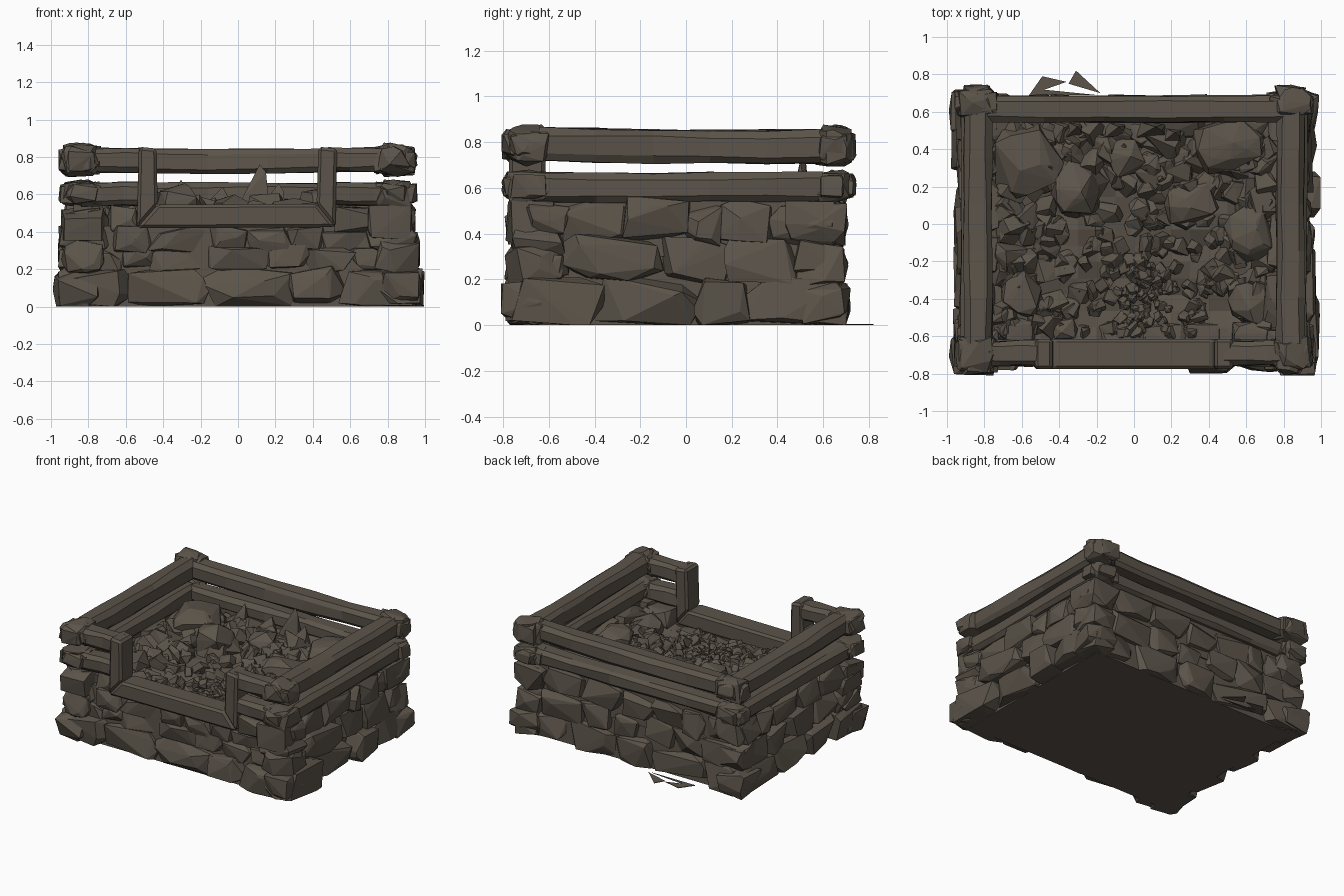
import bpy, bmesh, math, random
from mathutils import Vector, Matrix, Euler

if "Cube" in bpy.data.objects:
    bpy.data.objects.remove(bpy.data.objects["Cube"])

random.seed(11)
brown = bpy.data.materials.new("weathered_brown")
brown.diffuse_color = (0.105, 0.088, 0.068, 1)
brown.use_nodes = True
brown.node_tree.nodes["Principled BSDF"].inputs["Base Color"].default_value = brown.diffuse_color


def finish(bm, name):
    """Turn a bmesh into a flat shaded object."""
    for v in [v for v in bm.verts if not v.link_faces]:
        bm.verts.remove(v)
    bmesh.ops.recalc_face_normals(bm, faces=bm.faces)
    me = bpy.data.meshes.new(name)
    bm.to_mesh(me)
    bm.free()
    me.materials.append(brown)
    ob = bpy.data.objects.new(name, me)
    bpy.context.collection.objects.link(ob)
    return ob


def rock(bm, c, half, n=18, p=5.0, rot=None):
    """Faceted stone: hull of jittered points on a rounded box."""
    pts = []
    for i in range(n):
        if i < 8:   # keep the eight corners so the stone stays blocky
            d = Vector((1 if i & 1 else -1, 1 if i & 2 else -1, 1 if i & 4 else -1))
            d += Vector([random.uniform(-.45, .45) for _ in range(3)])
        else:
            d = Vector([random.gauss(0, 1) for _ in range(3)])
        d /= sum(abs(a) ** p for a in d) ** (1 / p)
        pts.append(d * random.uniform(.88, 1.05))
    lo = [min(q[k] for q in pts) for k in range(3)]
    hi = [max(q[k] for q in pts) for k in range(3)]
    verts = []
    for q in pts:
        q = Vector([((q[k] - lo[k]) / (hi[k] - lo[k]) * 2 - 1) * half[k] for k in range(3)])
        if rot:
            q.rotate(rot)
        q += Vector(c)
        q.z = max(q.z, 0)
        verts.append(bm.verts.new(q))
    bmesh.ops.convex_hull(bm, input=verts)


def log(name, a, b, wide, tall, sag=0.0, rings=6):
    """Rough hewn beam between two points with chamfered edges."""
    a, b = Vector(a), Vector(b)
    side = (b - a).normalized().cross(Vector((0, 0, 1)))
    prof = [(-1, -.6), (-.65, -1), (.65, -1), (1, -.6), (1, .55), (.6, 1), (-.6, 1), (-1, .55)]
    bm = bmesh.new()
    loops = []
    for i in range(rings):
        t = i / (rings - 1)
        mid = a.lerp(b, t) - Vector((0, 0, sag * math.sin(math.pi * t)))
        loops.append([bm.verts.new(mid + side * (u * wide / 2 + random.uniform(-.006, .006))
                      + Vector((0, 0, w * tall / 2 + random.uniform(-.006, .006)))) for u, w in prof])
    for r, s in zip(loops, loops[1:]):
        for k in range(8):
            bm.faces.new((r[k], r[(k + 1) % 8], s[(k + 1) % 8], s[k]))
    bm.faces.new(loops[0])
    bm.faces.new(loops[-1])
    finish(bm, name)


def box(name, x0, x1, y0, y1, z0, z1):
    bm = bmesh.new()
    bmesh.ops.create_cube(bm, size=1, matrix=Matrix.Translation(((x0 + x1) / 2, (y0 + y1) / 2, (z0 + z1) / 2))
                          @ Matrix.Diagonal((x1 - x0, y1 - y0, z1 - z0, 1)))
    finish(bm, name)


# Solid core behind the stones
box("foundation_core", -.86, .86, -.71, .63, 0, .36)
for s, n in ((-1, "left"), (1, "right")):
    x = sorted((s * .78, s * .88))
    box(n + "_wall_core", *x, -.7, .62, .3, .56)
box("back_wall_core", -.86, .86, .56, .64, .3, .57)
box("front_wall_core", -.86, .86, -.71, -.62, .3, .43)


def course(bm, axis, sign, outer, lo, hi, z0, z1, size):
    """One row of stones along a wall."""
    count = max(1, round((hi - lo) / size))
    cuts = [lo + (hi - lo) * (i + (random.uniform(-.28, .28) if 0 < i < count else 0)) / count
            for i in range(count + 1)]
    for p, q in zip(cuts, cuts[1:]):
        depth = .12
        out = outer - random.uniform(0, .035)
        along, across = (p + q) / 2, sign * (out - depth)
        hl = (q - p) / 2 + .02
        dz = random.uniform(-.018, .018) if z0 > 0 else 0
        zc, hz = (z0 + z1) / 2 + dz, (z1 - z0) / 2 + .012
        tilt = Euler((0, random.uniform(-.1, .1), 0)) if axis == 0 else Euler((random.uniform(-.1, .1), 0, 0))
        if axis == 0:
            rock(bm, (along, across, zc), (hl, depth, hz), 20, 5, tilt)
        else:
            rock(bm, (across, along, zc), (depth, hl, hz), 20, 5, tilt)


# Stone walls
bm = bmesh.new()
for z0, z1, out, size in ((0, .2, .80, .36), (.19, .31, .765, .27), (.29, .42, .77, .25)):
    course(bm, 0, -1, out, -.94, .94, z0, z1, size)
for lo, hi in ((-.93, -.53), (.53, .93)):
    course(bm, 0, -1, .77, lo, hi, .40, .53, .22)
finish(bm, "front_stones")
bm = bmesh.new()
for z0, z1, out, size in ((0, .2, .71, .34), (.19, .37, .70, .27), (.36, .54, .70, .25)):
    course(bm, 0, 1, out, -.93, .93, z0, z1, size)
finish(bm, "back_stones")
for s, n in ((-1, "left"), (1, "right")):
    bm = bmesh.new()
    for z0, z1, out, size in ((0, .2, 1.0, .36), (.19, .37, .975, .3), (.36, .54, .955, .24)):
        course(bm, 1, s, out, -.77, .69, z0, z1, size)
    finish(bm, n + "_stones")
bm = bmesh.new()
for sx in (-1, 1):   # big stones at the foot of each corner
    for y in (-.69, .60):
        rock(bm, (sx * .86, y, .1), (.13, .12, .1), 22)
finish(bm, "corner_foot_stones")

# Side and back logs, two tiers
for s, n in ((-1, "left"), (1, "right")):
    log(n + "_lower_log", (s * .845, -.64, .6), (s * .845, .6, .605), .16, .13)
    log(n + "_upper_log", (s * .835, -.64, .79), (s * .835, .6, .78), .15, .145, .004)
log("back_lower_log", (-.8, .615, .607), (.8, .615, .607), .14, .11)
log("back_upper_log", (-.8, .615, .785), (.8, .615, .79), .14, .13, .012)

# Front stub logs beside the opening
for s, n in ((-1, "left"), (1, "right")):
    log(n + "_front_upper_stub", (s * .48, -.69, .785), (s * .84, -.69, .785), .13, .125, 0, 4)
    log(n + "_front_lower_stub", (s * .5, -.69, .605), (s * .84, -.69, .6), .14, .125, 0, 4)

# Mitred frame around the opening
for name, quad in (("opening_sill", [(-.54, .42), (.52, .425), (.42, .55), (-.43, .545)]),
                   ("opening_left_post", [(-.54, .42), (-.43, .545), (-.435, .845), (-.53, .855)]),
                   ("opening_right_post", [(.52, .425), (.53, .845), (.43, .855), (.42, .55)])):
    bm = bmesh.new()
    f = bm.faces.new([bm.verts.new((x, -.775, z)) for x, z in quad])
    ex = bmesh.ops.extrude_face_region(bm, geom=[f])["geom"]
    for v in ex:
        if isinstance(v, bmesh.types.BMVert):
            v.co.y = -.615
    bmesh.ops.bevel(bm, geom=bm.edges[:], offset=.016, segments=1, affect='EDGES')
    finish(bm, name)

# Knobbly log ends crossing at each corner
for sx, a in ((-1, "left"), (1, "right")):
    for y, hy, b in ((-.69, .115, "front"), (.645, .09, "back")):
        bm = bmesh.new()
        for z, hz in ((.605, .075), (.785, .092)):
            rock(bm, (sx * .845, y, z), (.105, hy * .9, hz), 24, 4)
            rock(bm, (sx * .895, y, z), (.065, hy * .72, hz * .72), 18, 4)
            rock(bm, (sx * .835, y + math.copysign(.035, y), z), (.085, hy * .72, hz * .78), 18, 4)
            rock(bm, (sx * .77, y, z), (.05, hy * .68, hz * .85), 16, 4)
        finish(bm, f"{b}_{a}_corner_ends")


# Rubble filling the inside, finest near the front middle
def spread(x, y):
    return min(1, math.hypot((x - .1) * .9, y + .42) / .85)


def height(x, y):
    return .40 + .13 * spread(x, y)


bm = bmesh.new()
bmesh.ops.create_grid(bm, x_segments=16, y_segments=14, size=1)
for v in bm.verts:
    v.co.x, v.co.y = v.co.x * .8, -.03 + v.co.y * .61
    v.co.z = height(v.co.x, v.co.y) - .03 + random.uniform(-.02, .02)
finish(bm, "rubble_bed")

bm = bmesh.new()
for i in range(330):
    x, y = random.uniform(-.74, .74), random.uniform(-.59, .53)
    if i > 240:
        x, y = random.gauss(.08, .16), min(-.1, max(-.58, random.gauss(-.38, .15)))
    r = (.022 + .065 * spread(x, y)) * random.uniform(.7, 1.25)
    x = max(-.77 + r, min(.77 - r, x))
    y = max(-.62 + r, min(.56 - r, y))
    rot = Euler([random.uniform(-.9, .9) for _ in range(2)] + [random.uniform(0, 6.28)])
    rock(bm, (x, y, height(x, y) - r * .3), (r, r * random.uniform(.6, 1), r * random.uniform(.5, .85)),
         12, 3, rot)
finish(bm, "rubble")

# Large boulders and upright splinters on the pile
bm = bmesh.new()
for x, y, z, a, b, c in ((-.57, .34, .53, .19, .19, .12), (-.32, .2, .54, .13, .16, .12),
                         (.50, .42, .54, .2, .14, .11), (.30, .12, .48, .14, .12, .1),
                         (-.6, -.38, .47, .11, .13, .09), (.62, -.05, .5, .12, .15, .1),
                         (-.05, .36, .51, .1, .1, .09), (.62, -.42, .46, .12, .1, .08)):
    rock(bm, (x, y, z), (a, b, c), 30, 2.6, Euler((0, 0, random.uniform(-.4, .4))))
finish(bm, "boulders")
bm = bmesh.new()
for x, y, top, w in ((.09, .5, .76, .085), (-.32, .5, .68, .05), (.2, .47, .66, .06), (-.1, .5, .64, .06)):
    foot = [(x + w * u, y + .05 * v, .46) for u, v in ((-1, -1), (1, -.8), (1, .8), (-.9, 1))]
    belly = [(x + w * u, y + .035 * v, .57) for u, v in ((-.85, -1), (.8, -.7), (.8, .7))]
    bmesh.ops.convex_hull(bm, input=[bm.verts.new(p) for p in
                          foot + belly + [(x + w * .3, y + .02, top), (x + w * .7, y, top - .04)]])
finish(bm, "splinters")

# Loose flat shards on the ground behind
bm = bmesh.new()
for tri in (((-.56, .69), (-.49, .79), (-.36, .76)), ((-.56, .69), (-.5, .72), (-.2, .69)),
            ((-.35, .75), (-.31, .82), (-.18, .70))):
    base = [bm.verts.new((x, y, z)) for x, y in tri for z in (0, .004)]
    bmesh.ops.convex_hull(bm, input=base)
finish(bm, "loose_shards")
